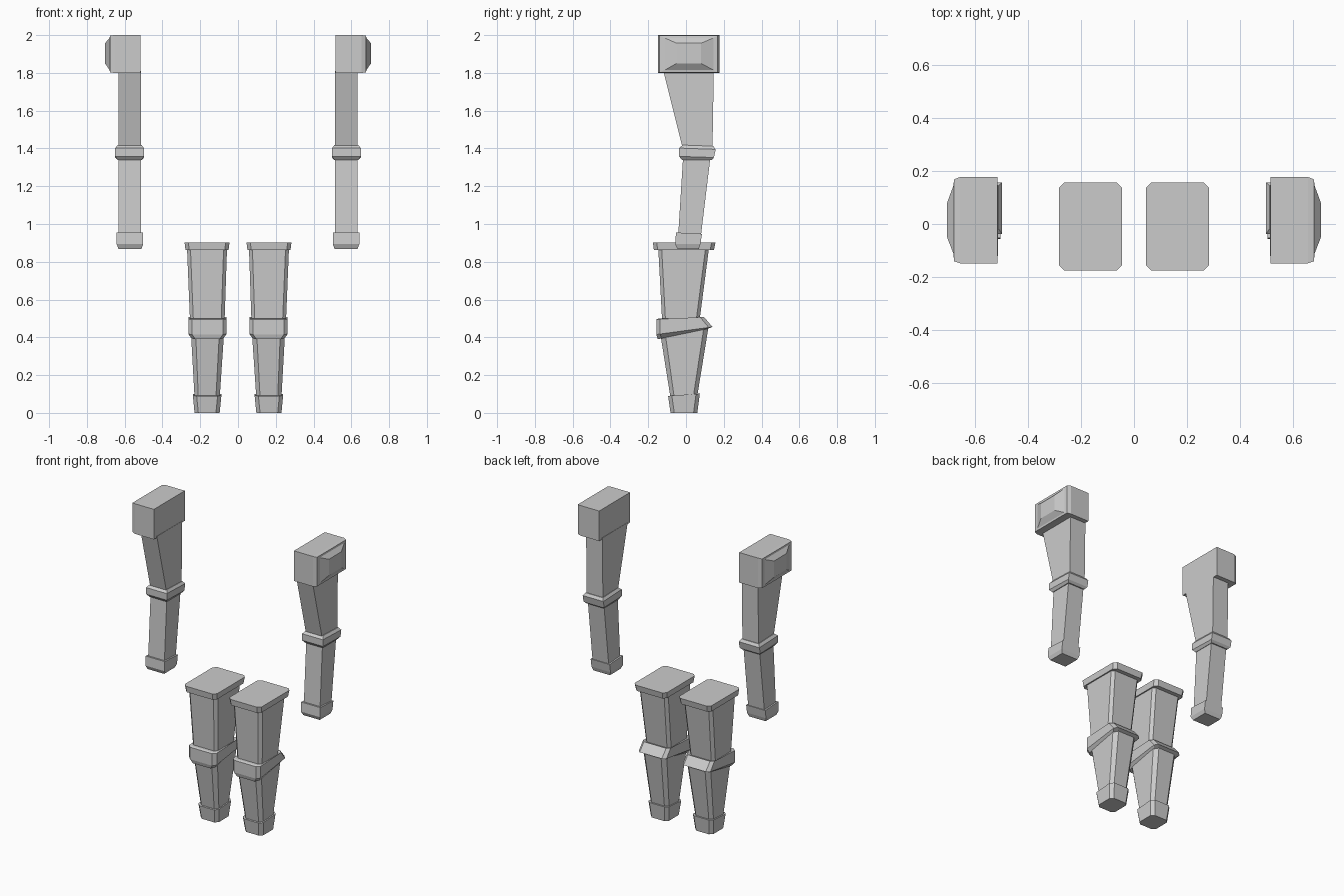
import bpy, bmesh


def ring(u0, u1, v0, v1, wf, wb=None, c=0.0):
    """Rectangle (chamfered if c > 0) whose height runs from wf at v0 to wb at v1."""
    wb = wf if wb is None else wb
    if c:
        uv = [(u0 + c, v0), (u1 - c, v0), (u1, v0 + c), (u1, v1 - c),
              (u1 - c, v1), (u0 + c, v1), (u0, v1 - c), (u0, v0 + c)]
    else:
        uv = [(u0, v0), (u1, v0), (u1, v1), (u0, v1)]
    return [(u, v, wf + (wb - wf) * (v - v0) / (v1 - v0)) for u, v in uv]


def loft(name, rings, sideways=False):
    """Skin the rings into a closed solid and mirror it across x = 0."""
    bm = bmesh.new()
    loops = []
    for r in rings:
        loops.append([bm.verts.new((w, u, v) if sideways else (u, v, w)) for u, v, w in r])
    n = len(loops[0])
    for a, b in zip(loops, loops[1:]):
        for i in range(n):
            j = (i + 1) % n
            bm.faces.new((a[i], a[j], b[j], b[i]))
    bm.faces.new(loops[0][::-1])
    bm.faces.new(loops[-1])
    bmesh.ops.recalc_face_normals(bm, faces=bm.faces[:])
    mesh = bpy.data.meshes.new(name)
    bm.to_mesh(mesh)
    bm.free()
    obj = bpy.data.objects.new(name, mesh)
    bpy.context.collection.objects.link(obj)
    obj.modifiers.new("Mirror", 'MIRROR')
    return obj


# Shoulder pads, lofted outwards along x, with a raised outer panel
loft("shoulder_pad", [
    ring(-0.148, 0.177, 1.80, 2.00, 0.515),
    ring(-0.148, 0.177, 1.80, 2.00, 0.655),
    ring(-0.14, 0.168, 1.803, 1.997, 0.678),
    ring(-0.112, 0.145, 1.815, 1.985, 0.680),
    ring(-0.05, 0.08, 1.85, 1.957, 0.704),
], sideways=True)

# Arms
loft("upper_arm", [
    ring(0.513, 0.632, -0.015, 0.14, 1.39),
    ring(0.513, 0.632, -0.12, 0.147, 1.81),
])
loft("elbow_band", [
    ring(0.51, 0.637, -0.02, 0.135, 1.338),
    ring(0.498, 0.65, -0.037, 0.148, 1.358, 1.352),
    ring(0.498, 0.65, -0.037, 0.157, 1.402, 1.395),
    ring(0.51, 0.637, -0.018, 0.145, 1.418, 1.412),
])
loft("forearm", [
    ring(0.513, 0.632, -0.042, 0.078, 0.93),
    ring(0.513, 0.632, -0.015, 0.13, 1.36),
])
loft("wrist_cuff", [
    ring(0.512, 0.633, -0.045, 0.068, 0.868),
    ring(0.502, 0.642, -0.057, 0.076, 0.893),
    ring(0.502, 0.642, -0.053, 0.085, 0.955, 0.948),
])

# Legs
loft("hip_plate", [
    ring(0.050, 0.278, -0.170, 0.148, 0.862, c=0.02),
    ring(0.045, 0.283, -0.175, 0.156, 0.903, c=0.02),
])
loft("thigh", [
    ring(0.072, 0.253, -0.125, 0.068, 0.46, c=0.018),
    ring(0.058, 0.270, -0.147, 0.122, 0.875, c=0.018),
])
loft("knee_band", [
    ring(0.078, 0.246, -0.150, 0.115, 0.39, 0.445, c=0.02),
    ring(0.060, 0.263, -0.157, 0.140, 0.415, 0.455, c=0.02),
    ring(0.060, 0.263, -0.157, 0.095, 0.495, 0.508, c=0.02),
    ring(0.068, 0.256, -0.145, 0.075, 0.50, c=0.02),
])
loft("shin", [
    ring(0.097, 0.230, -0.082, 0.058, 0.08, c=0.02),
    ring(0.075, 0.248, -0.133, 0.120, 0.40, 0.46, c=0.025),
])
loft("ankle_cuff", [
    ring(0.097, 0.230, -0.082, 0.060, 0.0, c=0.02),
    ring(0.088, 0.239, -0.095, 0.073, 0.09, 0.102, c=0.02),
])
